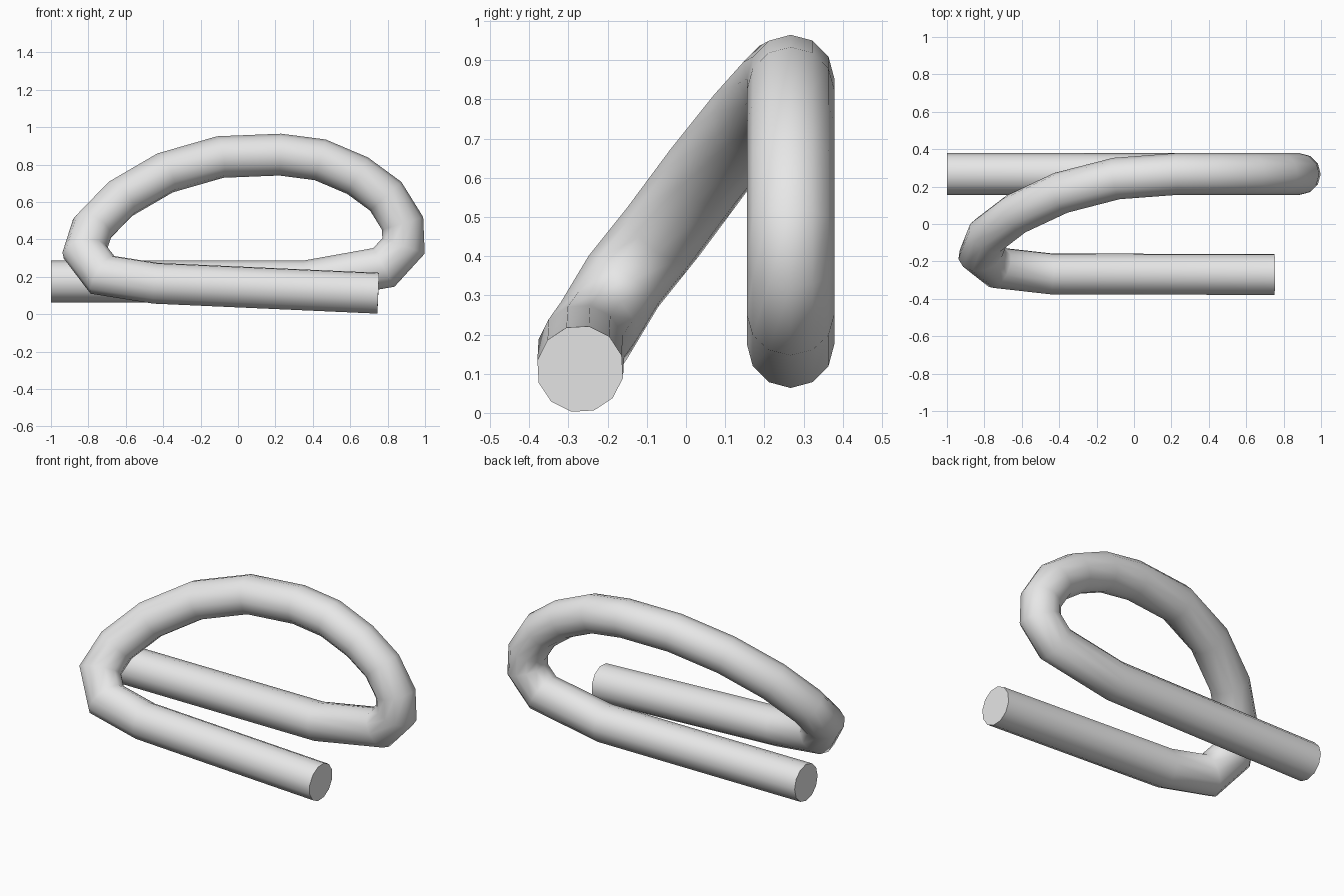
import bpy, bmesh, math
from mathutils import Vector

cube = bpy.data.objects.get("Cube")
if cube:
    bpy.data.objects.remove(cube, do_unlink=True)

RADIUS, SIDES = 0.1115, 12

# Centre line of the bent rod, from the back leg round the loop to the front leg
PATH = [Vector(p) for p in (
    (-1, .267, .175), (.36, .267, .175), (.78, .267, .25), (.885, .267, .365),
    (.88, .267, .485), (.79, .267, .63), (.64, .267, .74), (.44, .267, .825),
    (.225, .267, .853), (-.095, .243, .84), (-.39, .167, .755),
    (-.63, .055, .615), (-.78, -.06, .46), (-.82, -.16, .335),
    (-.725, -.235, .21), (-.44, -.267, .165), (.75, -.27, .112))]

# Grey metal
grey = bpy.data.materials.new("light grey")
grey.use_nodes = True
grey.diffuse_color = (.8, .8, .8, 1)
grey.node_tree.nodes["Principled BSDF"].inputs["Base Color"].default_value = (.8, .8, .8, 1)


def sweep(bm, path):
    """Mitred tube along the path, with an untwisted frame."""
    dirs = [(b - a).normalized() for a, b in zip(path, path[1:])]
    up = Vector((0, 0, 1))
    rings = []
    for i, centre in enumerate(path):
        d_in = dirs[max(i - 1, 0)]
        d_out = dirs[min(i, len(dirs) - 1)]
        normal = (d_in + d_out).normalized()
        side = d_in.cross(up)
        ring = []
        for k in range(SIDES):
            a = math.tau * k / SIDES
            offset = (up * math.cos(a) + side * math.sin(a)) * RADIUS
            offset -= d_in * (offset.dot(normal) / d_in.dot(normal))
            ring.append(bm.verts.new(centre + offset))
        rings.append(ring)
        up = d_in.rotation_difference(d_out) @ up
    for r, s in zip(rings, rings[1:]):
        for k in range(SIDES):
            n = (k + 1) % SIDES
            bm.faces.new((r[k], r[n], s[n], s[k])).smooth = True
    # Flat end caps
    bm.faces.new(rings[0])
    bm.faces.new(rings[-1])
    bmesh.ops.recalc_face_normals(bm, faces=bm.faces)
    for e in bm.edges:
        if any(not f.smooth for f in e.link_faces):
            e.smooth = False


# Bent rod
bm = bmesh.new()
sweep(bm, PATH)
mesh = bpy.data.meshes.new("bent_rod")
bm.to_mesh(mesh)
bm.free()
mesh.materials.append(grey)
rod = bpy.data.objects.new("bent_rod", mesh)
bpy.context.collection.objects.link(rod)
